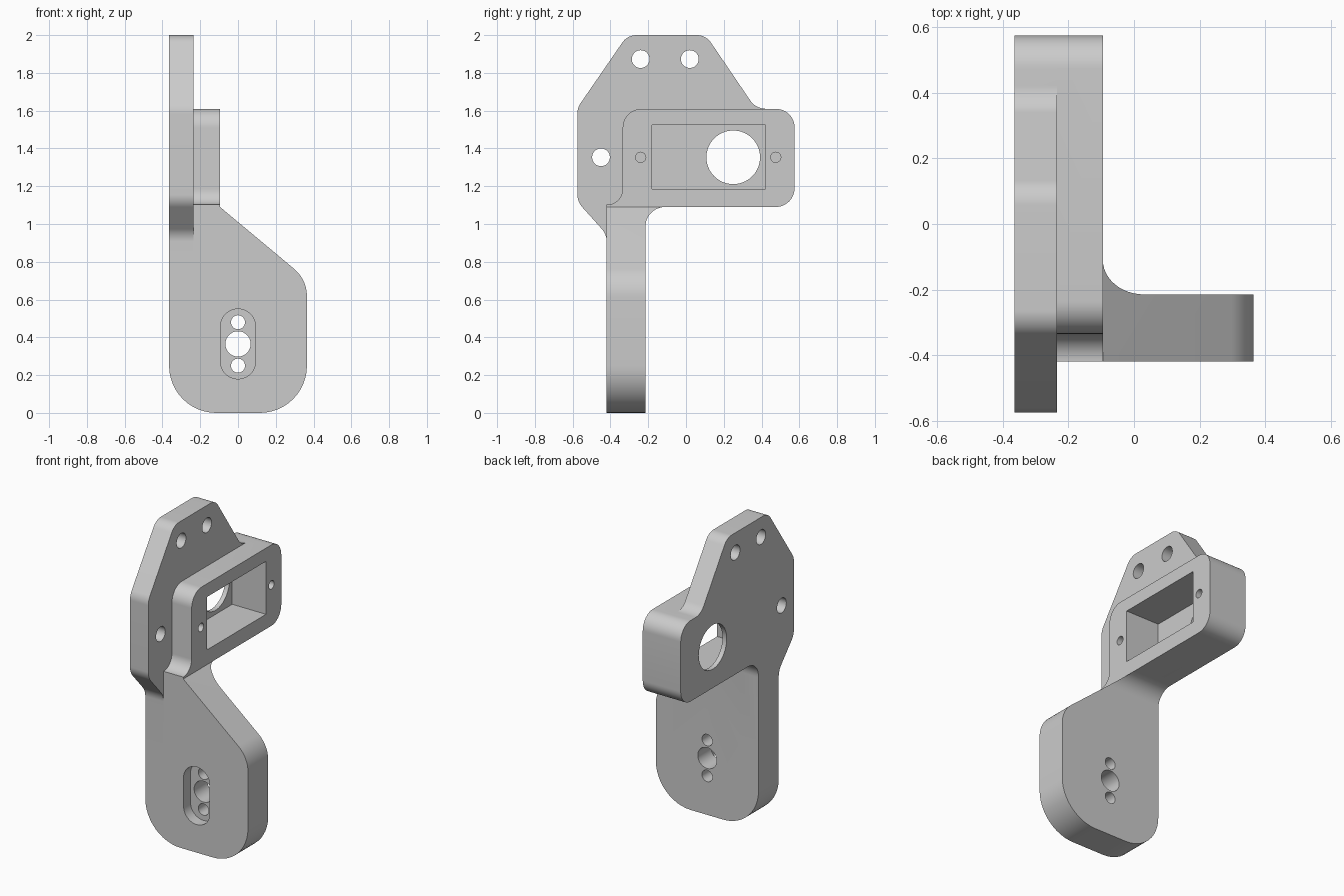
import bpy, bmesh
from math import cos, sin, pi, tan
from mathutils import Vector

if "Cube" in bpy.data.objects:
    bpy.data.objects.remove(bpy.data.objects["Cube"])


def rounded(corners, seg=12):
    """Outline from (u, v[, radius]) corners, with each radius turned into an arc."""
    out, n = [], len(corners)
    for i, c in enumerate(corners):
        p = Vector(c[:2])
        if len(c) < 3:
            out.append(p)
            continue
        a = (Vector(corners[i - 1][:2]) - p).normalized()
        b = (Vector(corners[(i + 1) % n][:2]) - p).normalized()
        half = a.angle(b) / 2
        centre = p + (a + b).normalized() * (c[2] / sin(half))
        t = c[2] / tan(half)
        start, end = p + a * t - centre, p + b * t - centre
        sweep = start.angle_signed(end)
        for k in range(seg + 1):
            ang = -sweep * k / seg
            out.append(centre + Vector((start.x * cos(ang) - start.y * sin(ang),
                                        start.x * sin(ang) + start.y * cos(ang))))
    return out


def circle(u, v, r, seg=48):
    return [Vector((u + r * cos(2 * pi * k / seg), v + r * sin(2 * pi * k / seg)))
            for k in range(seg)]


def prism(name, outline, axis, lo, hi):
    """Extrude an outline along x (outline in y, z) or y (outline in x, z)."""
    bm = bmesh.new()
    rings = []
    for d in (lo, hi):
        rings.append([bm.verts.new((d, p.x, p.y) if axis == 'x' else (p.x, d, p.y))
                      for p in outline])
    n = len(outline)
    bm.faces.new(rings[0])
    bm.faces.new(rings[1][::-1])
    for i in range(n):
        j = (i + 1) % n
        bm.faces.new((rings[0][j], rings[0][i], rings[1][i], rings[1][j]))
    bmesh.ops.recalc_face_normals(bm, faces=bm.faces)
    mesh = bpy.data.meshes.new(name)
    bm.to_mesh(mesh)
    bm.free()
    ob = bpy.data.objects.new(name, mesh)
    bpy.context.collection.objects.link(ob)
    return ob


def combine(target, other, operation):
    mod = target.modifiers.new(operation, 'BOOLEAN')
    mod.operation, mod.solver, mod.object = operation, 'EXACT', other
    bpy.context.view_layer.objects.active = target
    bpy.ops.object.modifier_apply(modifier=mod.name)
    bpy.data.objects.remove(other)


X0, X1, X2 = -0.365, -0.235, -0.095     # back, plate face, block face
Y0, Y1 = -0.42, -0.215                  # arm front and back
ZB, ZT, ZC = 1.09, 1.61, 1.353          # block bottom, top, middle

# Lower arm: side profile with fillet, trimmed by the front profile
bracket = prism("servo_bracket", rounded([
    (Y0, 0), (Y1, 0), (Y1, ZB, 0.105), (0, ZB), (0, 1.3), (Y0, 1.3)]),
    'x', X0 - 0.1, 0.5)
trim = prism("arm_trim", rounded([
    (X0, 0, 0.25), (0.365, 0, 0.25), (0.365, 0.706, 0.19), (X2, ZB), (X0, ZB)]),
    'y', -0.7, 0.3)
combine(bracket, trim, 'INTERSECT')

# Motor block with a flared lower corner
block = prism("motor_block", rounded([
    (Y0, ZB), (0.575, ZB, 0.1), (0.575, ZT, 0.1), (-0.335, ZT, 0.1),
    (-0.335, ZB + 0.012, 0.084), (Y0, ZB + 0.012)]), 'x', -0.3, X2)
combine(bracket, block, 'UNION')

# Mounting plate
plate = prism("mounting_plate", rounded([
    (Y0, 0.5), (Y1, 0.5), (Y1, ZB), (0.575, ZB, 0.1), (0.575, ZT, 0.1),
    (0.37, ZT, 0.1), (0.105, 2.0, 0.09), (-0.31, 2.0, 0.09), (-0.575, 1.615, 0.1),
    (-0.575, 1.118, 0.1), (Y0, 0.945, 0.1)]), 'x', X0, X1)
combine(bracket, plate, 'UNION')

# Pocket, shaft hole, pilot holes and plate holes
cuts = [(rounded([(-0.18, 1.185), (0.42, 1.185), (0.42, 1.525), (-0.18, 1.525)]), -0.335, 0.1),
        (circle(0.25, ZC, 0.142, 64), -0.5, -0.2)]
cuts += [(circle(y, ZC, 0.027, 32), -0.25, 0.1) for y in (-0.24, 0.475)]
cuts += [(circle(y, z, 0.047), -0.5, 0) for y, z in ((-0.24, 1.873), (0.02, 1.873), (-0.45, ZC))]
for outline, lo, hi in cuts:
    combine(bracket, prism("cutter", outline, 'x', lo, hi), 'DIFFERENCE')

# Horn slot and its three through holes in the arm
slot = rounded([(-0.093, 0.18, 0.0925), (0.093, 0.18, 0.0925),
                (0.093, 0.55, 0.0925), (-0.093, 0.55, 0.0925)])
combine(bracket, prism("cutter", slot, 'y', -0.6, Y0 + 0.07), 'DIFFERENCE')
for z, r in ((0.25, 0.037), (0.365, 0.067), (0.48, 0.037)):
    combine(bracket, prism("cutter", circle(0, z, r), 'y', -0.6, -0.1), 'DIFFERENCE')

bracket.name = "motor_bracket"
bpy.ops.object.select_all(action='DESELECT')
bracket.select_set(True)
bpy.context.view_layer.objects.active = bracket
bpy.ops.object.shade_smooth_by_angle()
